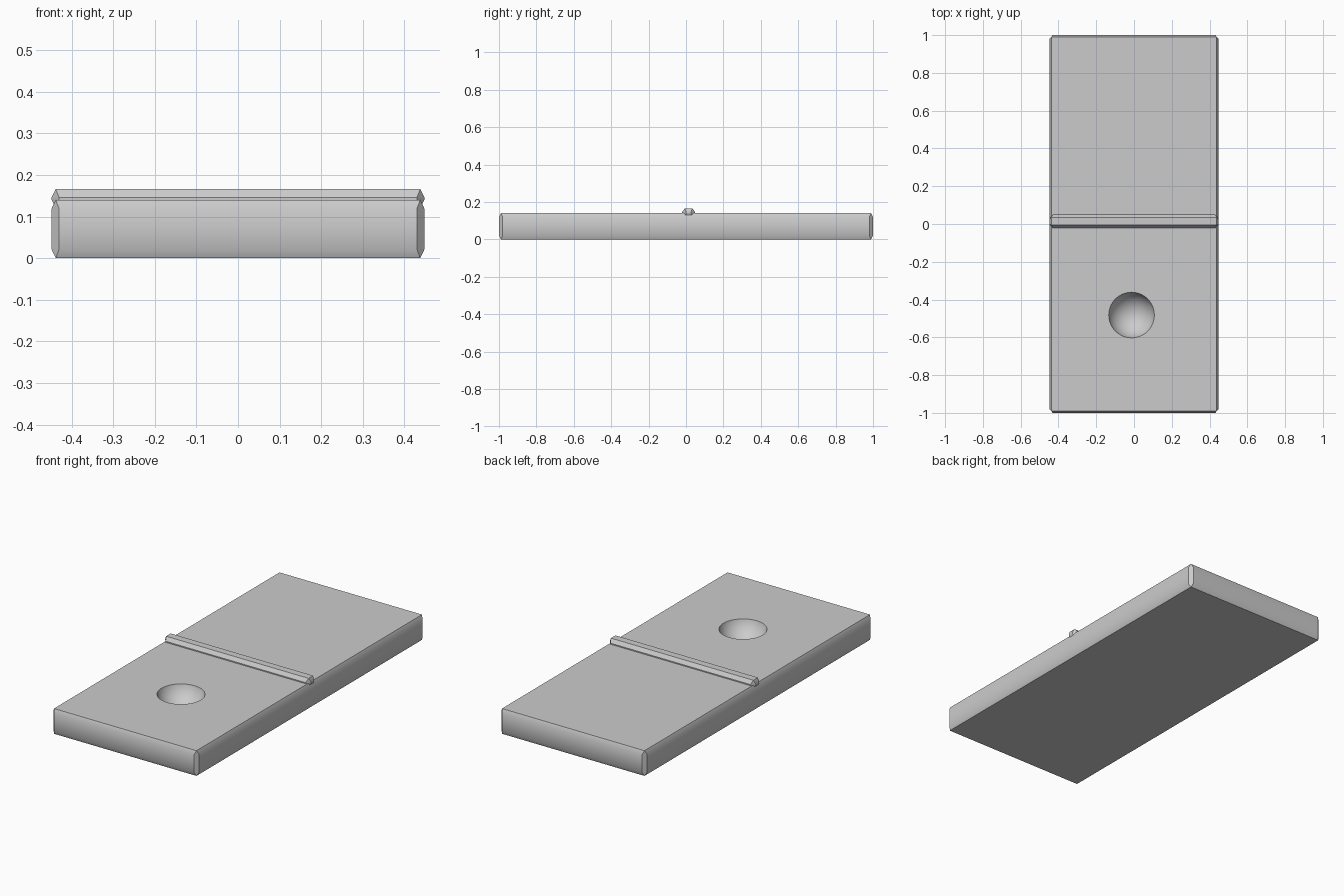
import bpy
import bmesh
from math import sqrt

default = bpy.data.objects.get("Cube")
if default:
    bpy.data.objects.remove(default, do_unlink=True)

grey = bpy.data.materials.new("light_grey")
grey.use_nodes = True
colour = (0.6, 0.6, 0.6, 1)
grey.diffuse_color = colour
grey.node_tree.nodes["Principled BSDF"].inputs["Base Color"].default_value = colour


def link(name, bm):
    bmesh.ops.recalc_face_normals(bm, faces=bm.faces)
    mesh = bpy.data.meshes.new(name)
    bm.to_mesh(mesh)
    bm.free()
    mesh.materials.append(grey)
    obj = bpy.data.objects.new(name, mesh)
    bpy.context.collection.objects.link(obj)
    return obj


def chamfered_box(name, centre, half, side, cap):
    """Box with uneven chamfers; side = vertical edge insets, cap = (x, y, z) insets."""
    hx, hy, hz = half
    corners = [(hx, hy - side[1], hz - cap[2]),
               (hx - side[0], hy, hz - cap[2]),
               (hx - cap[0], hy - cap[1], hz)]
    bm = bmesh.new()
    for sx in (-1, 1):
        for sy in (-1, 1):
            for sz in (-1, 1):
                for x, y, z in corners:
                    bm.verts.new((centre[0] + sx * x, centre[1] + sy * y, centre[2] + sz * z))
    bmesh.ops.convex_hull(bm, input=bm.verts)
    bmesh.ops.dissolve_limit(bm, angle_limit=0.01, verts=bm.verts, edges=bm.edges)
    return link(name, bm)


def smooth(obj):
    bpy.ops.object.select_all(action='DESELECT')
    obj.select_set(True)
    bpy.context.view_layer.objects.active = obj
    bpy.ops.object.shade_smooth_by_angle(angle=0.56)


# Slab
top = 0.14
slab = chamfered_box("slab", (0, 0, top / 2), (0.448, 1, top / 2),
                     (0.018, 0.02), (0.01, 0.01, 0.021))

# Round dimple cut into the front half
rim, radius = 0.121, 0.125
bm = bmesh.new()
bmesh.ops.create_uvsphere(bm, u_segments=40, v_segments=24, radius=radius)
cutter = link("dimple_cutter", bm)
cutter.location = (-0.013, -0.482, top + sqrt(radius ** 2 - rim ** 2))
cutter.hide_render = True
cut = slab.modifiers.new("dimple", 'BOOLEAN')
cut.operation = 'DIFFERENCE'
cut.solver = 'EXACT'
cut.object = cutter
bpy.context.view_layer.update()
bpy.context.view_layer.objects.active = slab
bpy.ops.object.modifier_apply(modifier=cut.name)
bpy.data.objects.remove(cutter, do_unlink=True)
smooth(slab)

# Raised bar across the middle
bar = chamfered_box("divider_bar", (0, 0.014, 0.143), (0.448, 0.035, 0.023),
                    (0.018, 0.022), (0.01, 0.015, 0.02))
smooth(bar)
